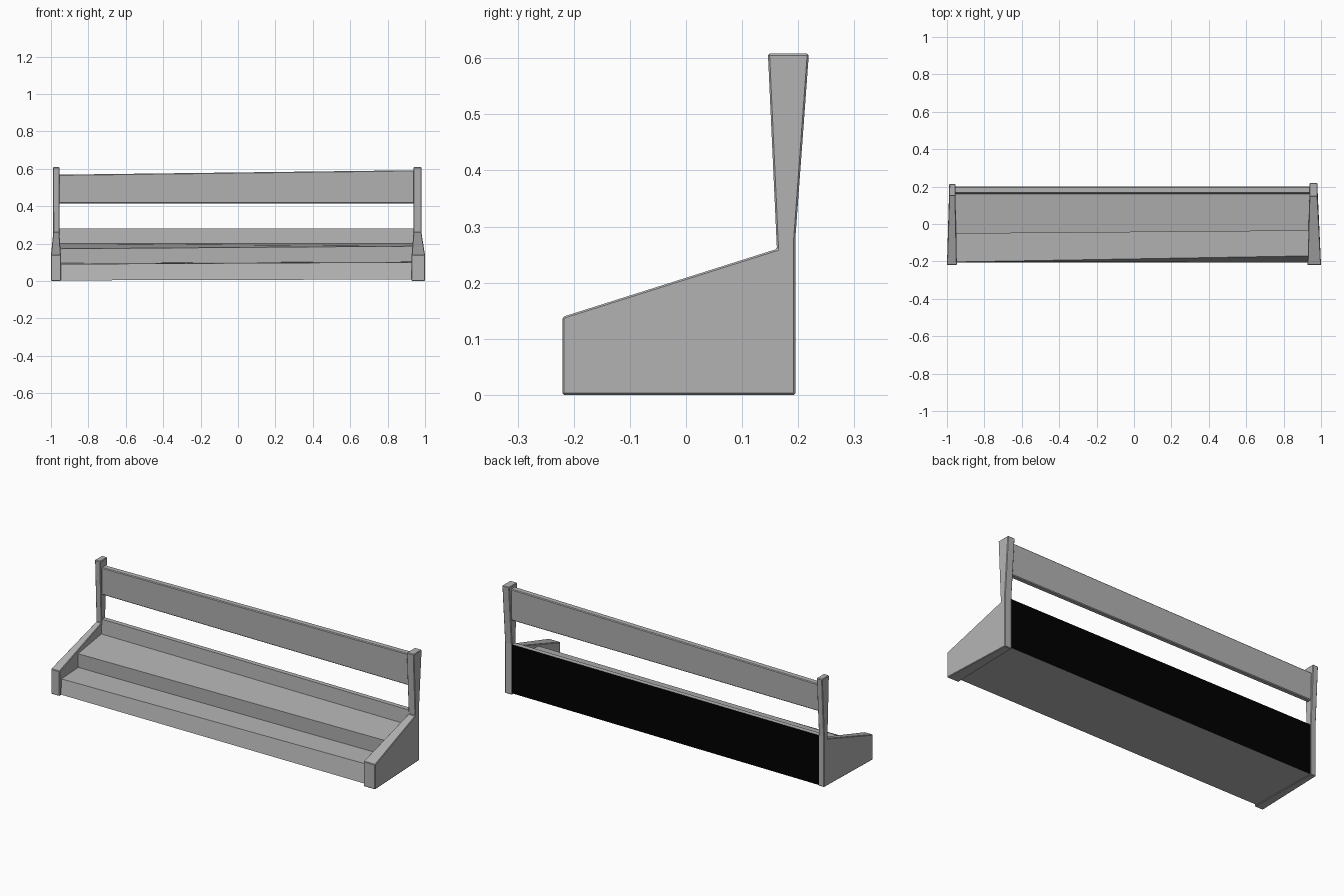
import bpy, bmesh

if "Cube" in bpy.data.objects:
    bpy.data.objects.remove(bpy.data.objects["Cube"])


def material(name, value):
    m = bpy.data.materials.new(name)
    m.diffuse_color = (value, value, value, 1)
    m.use_nodes = True
    m.node_tree.nodes["Principled BSDF"].inputs["Base Color"].default_value = m.diffuse_color
    return m


GREY = material("dark_grey", 0.45)
BLACK = material("black", 0.0)


def finish(name, bm, mat, bevel=0.0, fix_normals=True):
    if fix_normals:
        bmesh.ops.recalc_face_normals(bm, faces=bm.faces)
    mesh = bpy.data.meshes.new(name)
    bm.to_mesh(mesh)
    bm.free()
    mesh.materials.append(mat)
    ob = bpy.data.objects.new(name, mesh)
    bpy.context.collection.objects.link(ob)
    if bevel:
        m = ob.modifiers.new("edge", "BEVEL")
        m.width = bevel
        m.segments = 1
        m.limit_method = "ANGLE"
    return ob


def loft(name, xa, xb, prof_a, prof_b, bevel=0.0, skip=()):
    """Join two (y, z) profiles along x; xa and xb give x for each point."""
    bm = bmesh.new()
    a = [bm.verts.new((xa(y, z), y, z)) for y, z in prof_a]
    b = [bm.verts.new((xb(y, z), y, z)) for y, z in prof_b]
    n = len(a)
    for i in range(n):
        if i not in skip:
            j = (i + 1) % n
            bm.faces.new((a[i], a[j], b[j], b[i]))
    bm.faces.new(a[::-1])
    bm.faces.new(b)
    return finish(name, bm, GREY, bevel)


def taper(front, back):
    """x value that slides from the front edge to the back edge."""
    return lambda y, z: front + (back - front) * min(1, max(0, (y + 0.22) / 0.38))


# End panels with flared back posts
def side(front_y, back_y):
    return [(-0.22, 0), (0.195, 0), (0.195, 0.28), (back_y, 0.608),
            (front_y, 0.608), (0.162, 0.260), (-0.22, 0.139)]


loft("left_end_panel", taper(-1.0, -0.988), taper(-0.947, -0.955),
     side(0.15, 0.213), side(0.15, 0.213), 0.003)
loft("right_end_panel", taper(0.928, 0.938), taper(1.0, 0.981),
     side(0.146, 0.219), side(0.146, 0.219), 0.003)

# Stepped bench body, lofted between slightly different ends
left = [(-0.205, 0.003), (0.192, 0.003), (0.192, 0.28), (0.166, 0.28),
        (0.160, 0.20), (-0.052, 0.172), (-0.050, 0.095), (-0.203, 0.090)]
right = [(-0.205, 0.008), (0.192, 0.008), (0.192, 0.28), (0.166, 0.28),
         (0.160, 0.20), (-0.036, 0.186), (-0.034, 0.103), (-0.170, 0.100)]
x0, x1 = -0.965, 0.95
loft("stepped_bench", lambda y, z: x0, lambda y, z: x1, left, right, skip=(1,))

# Black rear board closing the bench
bm = bmesh.new()
bm.faces.new([bm.verts.new(p) for p in ((x1, 0.192, 0.008), (x0, 0.192, 0.003),
                                        (x0, 0.192, 0.28), (x1, 0.192, 0.28))])
finish("rear_board", bm, BLACK, fix_normals=False)

# Upper back rail
loft("back_rail", lambda y, z: -0.97, lambda y, z: 0.95,
     [(0.168, 0.415), (0.195, 0.415), (0.200, 0.568), (0.165, 0.568)],
     [(0.168, 0.415), (0.195, 0.415), (0.200, 0.592), (0.165, 0.592)], 0.004)
